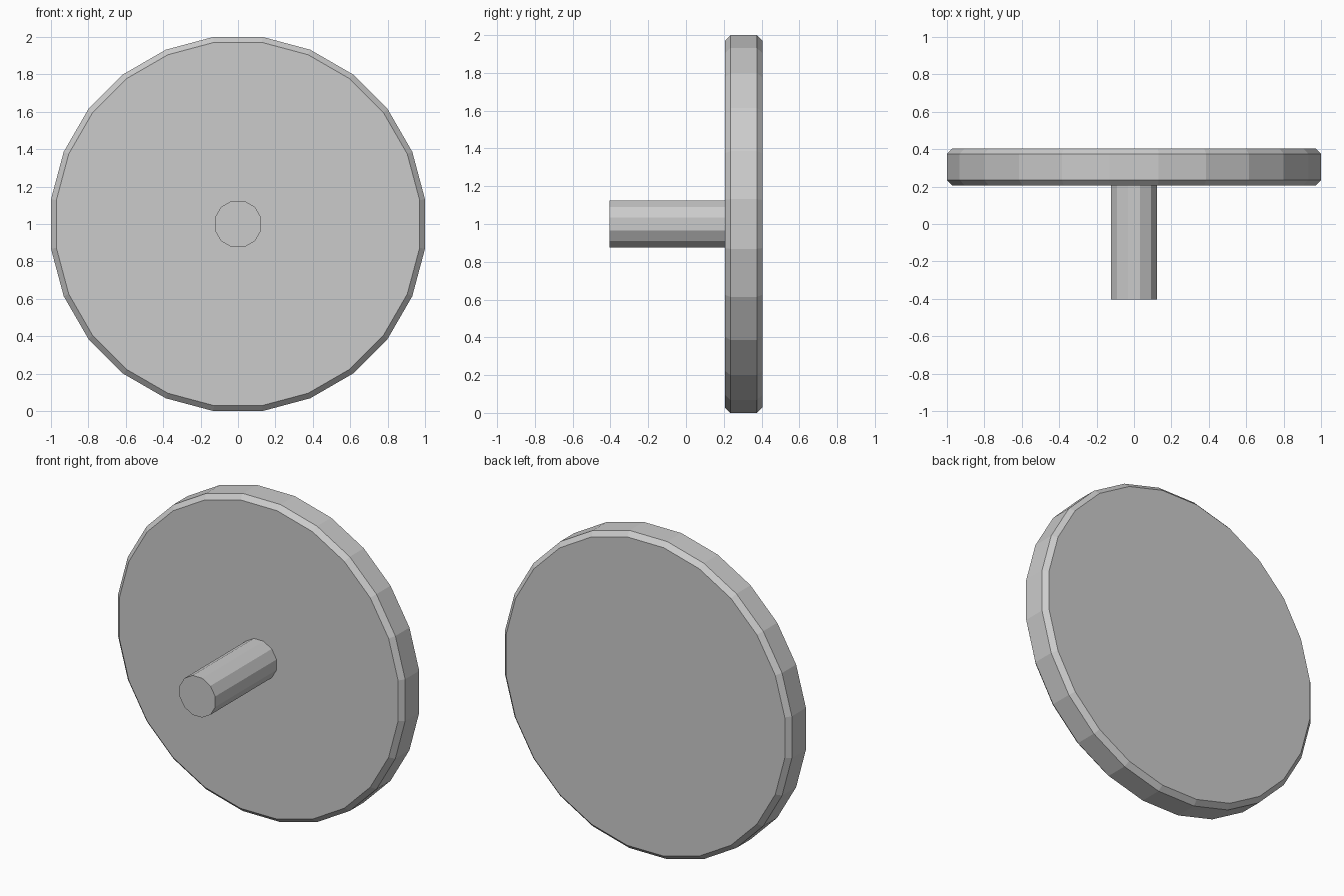
import bpy, bmesh
from math import pi, cos
from mathutils import Matrix

if "Cube" in bpy.data.objects:
    bpy.data.objects.remove(bpy.data.objects["Cube"])


def cylinder_y(name, sides, apothem, y0, y1, z, chamfer=0.0):
    """Flat-shaded prism along y, with flats facing up and sideways."""
    bm = bmesh.new()
    radius = apothem / cos(pi / sides)
    bmesh.ops.create_cone(bm, cap_ends=True, segments=sides, radius1=radius,
                          radius2=radius, depth=y1 - y0,
                          matrix=Matrix.Rotation(pi / sides, 4, 'Z'))
    if chamfer:
        rims = [e for e in bm.edges if any(len(f.verts) > 4 for f in e.link_faces)]
        bmesh.ops.bevel(bm, geom=rims, offset=chamfer, segments=1,
                        affect='EDGES', profile=0.5)
    bm.transform(Matrix.Translation((0, (y0 + y1) / 2, z)) @ Matrix.Rotation(pi / 2, 4, 'X'))
    bmesh.ops.recalc_face_normals(bm, faces=bm.faces)
    mesh = bpy.data.meshes.new(name)
    bm.to_mesh(mesh)
    bm.free()
    obj = bpy.data.objects.new(name, mesh)
    bpy.context.collection.objects.link(obj)
    return obj


# Large disc with chamfered rims
cylinder_y("disc", 24, 1.0, 0.206, 0.404, 1.0, chamfer=0.029)

# Shaft at the centre, seated slightly into the disc
cylinder_y("shaft", 12, 0.124, -0.404, 0.216, 1.0)
